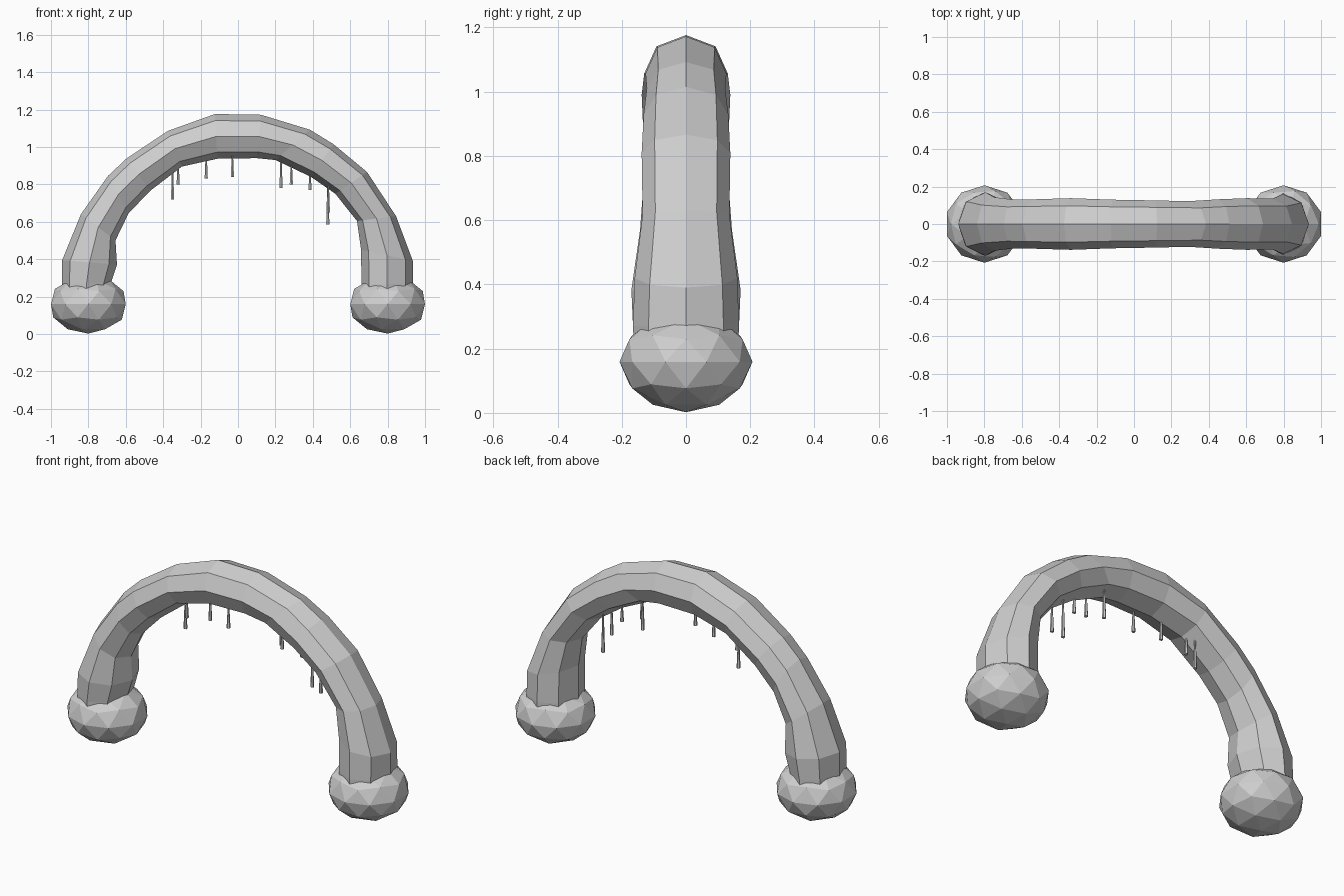
import bpy, bmesh, math
from mathutils import Vector, Matrix

if "Cube" in bpy.data.objects:
    bpy.data.objects.remove(bpy.data.objects["Cube"])

stone = bpy.data.materials.new("grey_stone")
stone.diffuse_color = (0.62, 0.62, 0.62, 1)
stone.use_nodes = True
stone.node_tree.nodes["Principled BSDF"].inputs["Base Color"].default_value = stone.diffuse_color


def finish(name, bm):
    bmesh.ops.recalc_face_normals(bm, faces=bm.faces)
    me = bpy.data.meshes.new(name)
    bm.to_mesh(me)
    bm.free()
    me.materials.append(stone)
    ob = bpy.data.objects.new(name, me)
    bpy.context.collection.objects.link(ob)
    return ob


# Arch: uneven eight-sided tube. Each ring: outer x, z, inner x, z, half width
RINGS = [
    (-.94, .15, -.69, .15, .160), (-.94, .27, -.68, .27, .165),
    (-.94, .395, -.647, .37, .170), (-.84, .64, -.655, .50, .143),
    (-.695, .845, -.585, .645, .130), (-.594, .94, -.47, .765, .132),
    (-.374, 1.086, -.30, .895, .138), (-.123, 1.176, -.11, .937, .130),
    (.123, 1.172, .10, .94, .126), (.385, 1.092, .20, .93, .122),
    (.51, 1.015, .39, .84, .132), (.69, .866, .52, .75, .138),
    (.845, .63, .636, .604, .135), (.935, .39, .658, .45, .160),
    (.935, .27, .66, .27, .165), (.935, .15, .66, .15, .160),
]
bm = bmesh.new()
rings = []
for ox, oz, ix, iz, hw in RINGS:
    outer, inner = Vector((ox, 0, oz)), Vector((ix, 0, iz))
    mid, rad = (outer + inner) / 2, (outer - inner) / 2
    ring = []
    for k in range(8):
        a = k * math.pi / 4
        ring.append(bm.verts.new(mid + rad * math.cos(a) + Vector((0, hw * math.sin(a), 0))))
    rings.append(ring)
for r, s in zip(rings, rings[1:]):
    for k in range(8):
        j = (k + 1) % 8
        bm.faces.new((r[k], r[j], s[j], s[k]))
bm.faces.new(rings[0])
bm.faces.new(rings[-1])
finish("arch", bm)

# Feet: squashed boulders under each end
for side, x in (("left", -.8), ("right", .8)):
    bm = bmesh.new()
    bmesh.ops.create_icosphere(bm, subdivisions=2, radius=1)
    bmesh.ops.scale(bm, vec=(.21, .207, .157), verts=bm.verts)
    bmesh.ops.translate(bm, vec=(x, 0, .159), verts=bm.verts)
    finish(side + "_foot_boulder", bm)

# Drips: thin tapered spikes hanging below the arch (x, y, tip z, top z)
DRIPS = [
    (-.35, .04, .72, .90), (-.32, .01, .80, .92), (-.17, 0, .83, .97),
    (-.03, -.04, .84, .98), (.23, .05, .78, .96), (.285, -.02, .80, .93),
    (.385, .01, .77, .88), (.48, .04, .585, .82), (.483, -.04, .65, .82),
]
for i, (x, y, z0, z1) in enumerate(DRIPS):
    bm = bmesh.new()
    bmesh.ops.create_cone(bm, cap_ends=True, segments=6, radius1=.010, radius2=.003,
                          depth=z1 - z0, matrix=Matrix.Translation((x, y, (z0 + z1) / 2)))
    finish(f"drip_{i + 1}", bm)
